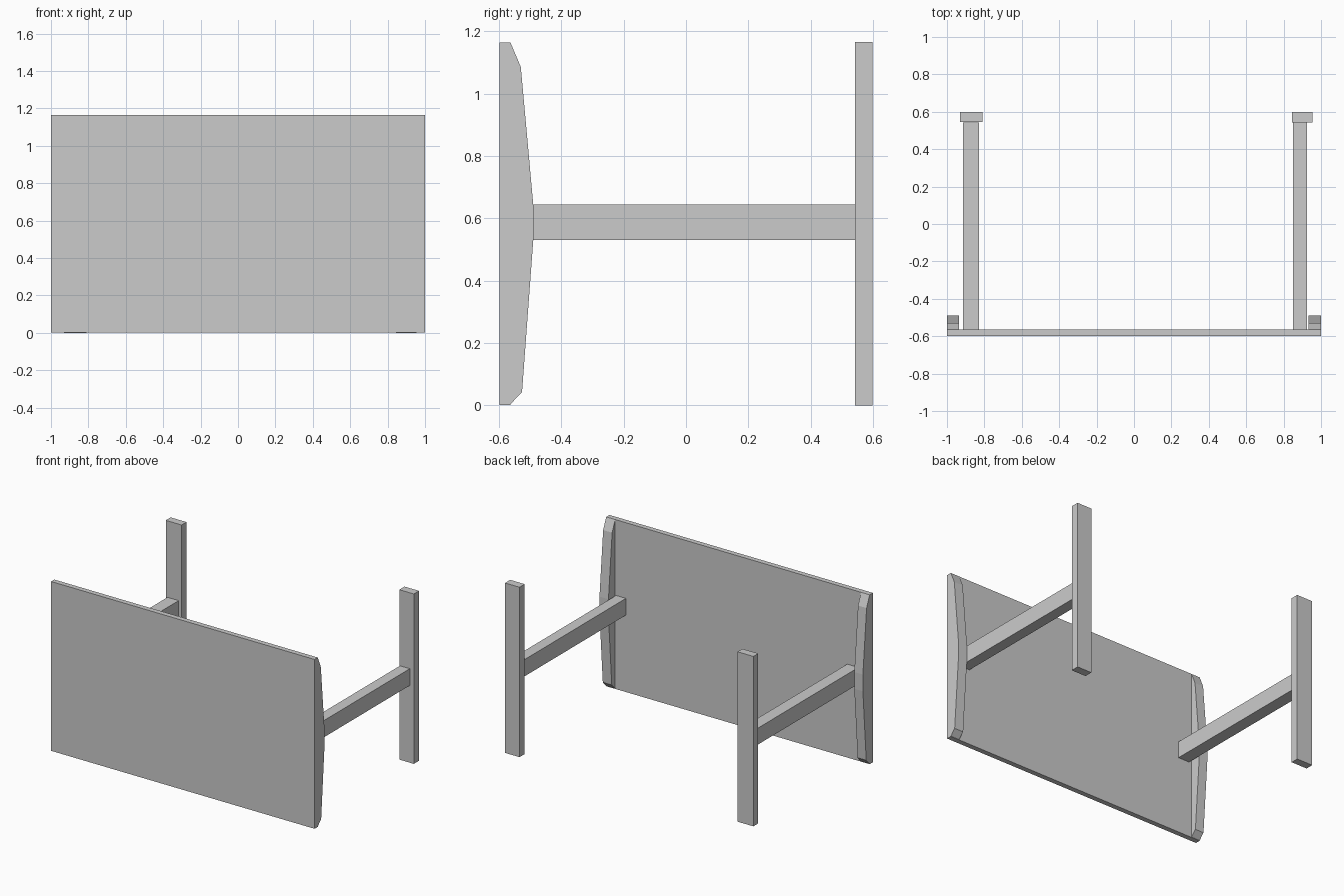
import bpy
import bmesh

cube = bpy.data.objects.get("Cube")
if cube:
    bpy.data.objects.remove(cube, do_unlink=True)

grey = bpy.data.materials.new("plain_grey")
grey.use_nodes = True
colour = (0.6, 0.6, 0.6, 1)
grey.diffuse_color = colour
grey.node_tree.nodes["Principled BSDF"].inputs["Base Color"].default_value = colour


def extrude_x(name, profile, x0, x1):
    """Extrude a closed (y, z) profile from x0 to x1."""
    bm = bmesh.new()
    face = bm.faces.new([bm.verts.new((x0, y, z)) for y, z in profile])
    result = bmesh.ops.extrude_face_region(bm, geom=[face])
    moved = [v for v in result["geom"] if isinstance(v, bmesh.types.BMVert)]
    bmesh.ops.translate(bm, verts=moved, vec=(x1 - x0, 0, 0))
    bmesh.ops.recalc_face_normals(bm, faces=bm.faces)
    mesh = bpy.data.meshes.new(name)
    bm.to_mesh(mesh)
    bm.free()
    mesh.materials.append(grey)
    obj = bpy.data.objects.new(name, mesh)
    bpy.context.collection.objects.link(obj)


def box(name, x, y, z):
    extrude_x(name, [(y[0], z[0]), (y[1], z[0]), (y[1], z[1]), (y[0], z[1])], *x)


# Broad upright panel across the front
BACK, TOP = -0.563, 1.164
box("front_panel", (-1, 1), (-0.598, BACK), (0.002, TOP))

# Shaped cheeks behind each end of the panel
cheek = [(BACK, 0.004), (-0.526, 0.043), (-0.49, 0.53),
         (-0.49, 0.645), (-0.53, 1.086), (BACK, TOP)]
extrude_x("right_cheek", cheek, -1, -0.935)
extrude_x("left_cheek", cheek, 0.932, 1)

# Rails running back to the rear posts
box("right_rail", (-0.915, -0.83), (BACK, 0.542), (0.53, 0.643))
box("left_rail", (0.85, 0.925), (BACK, 0.542), (0.53, 0.645))

# Rear posts
box("right_post", (-0.93, -0.81), (0.545, 0.598), (0, 1.166))
box("left_post", (0.845, 0.955), (0.542, 0.598), (0, 1.166))
